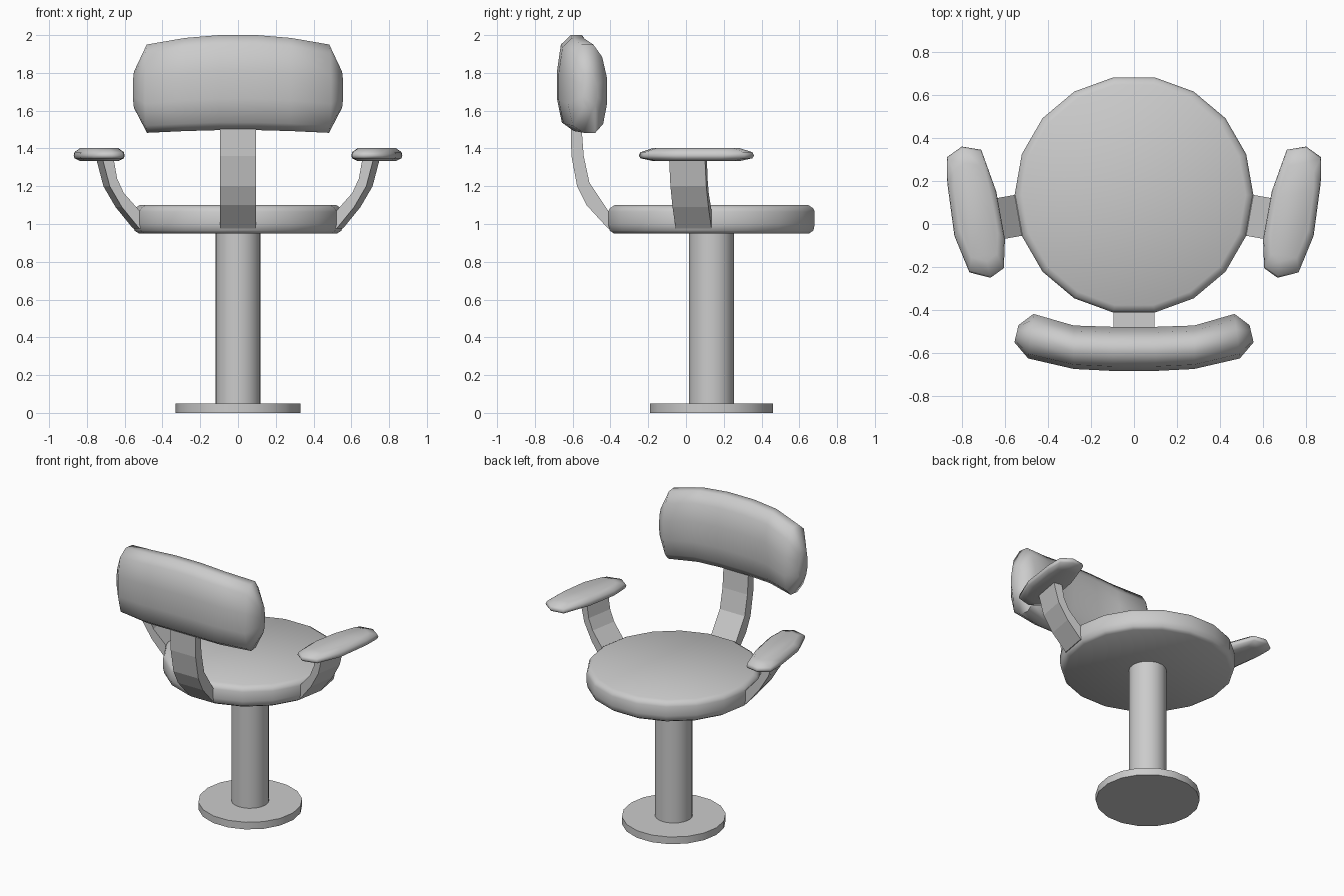
import bpy, bmesh
from math import sin, cos, tau, radians
from mathutils import Vector

if "Cube" in bpy.data.objects:
    bpy.data.objects.remove(bpy.data.objects["Cube"])

SIDES = 18
CY = 0.135          # centre of seat, post and base in y
R = 0.555           # seat radius


def loft(name, rings, smooth=None):
    """Closed skin through a list of equal-length point rings."""
    bm = bmesh.new()
    loops = [[bm.verts.new(p) for p in ring] for ring in rings]
    n = len(loops[0])
    for a, b in zip(loops, loops[1:]):
        for i in range(n):
            j = (i + 1) % n
            bm.faces.new((a[i], a[j], b[j], b[i]))
    bm.faces.new(loops[0][::-1])
    bm.faces.new(loops[-1])
    bmesh.ops.recalc_face_normals(bm, faces=bm.faces)
    mesh = bpy.data.meshes.new(name)
    bm.to_mesh(mesh)
    bm.free()
    ob = bpy.data.objects.new(name, mesh)
    bpy.context.collection.objects.link(ob)
    if smooth:
        bpy.ops.object.select_all(action='DESELECT')
        ob.select_set(True)
        bpy.context.view_layer.objects.active = ob
        bpy.ops.object.shade_smooth_by_angle(angle=radians(smooth))
    return ob


def turned(name, profile, smooth):
    """Round part from (radius, z) pairs."""
    return loft(name, [[(r * cos(tau * i / SIDES), CY + r * sin(tau * i / SIDES), z)
                        for i in range(SIDES)] for r, z in profile], smooth)


# Base, post and round cushion
turned("base", [(0.33, 0), (0.33, 0.05)], 30)
turned("post", [(0.12, 0.04), (0.12, 0.96)], 30)
turned("seat", [(0.525, 0.95), (0.548, 0.965), (R, 1.0), (R, 1.065),
                (0.545, 1.085), (0.52, 1.10)], 60)


def strut(name, angle, outer, inner):
    """Bent bar growing out of one side face of the 18-sided seat."""
    a = radians(angle)
    out = Vector((cos(a), sin(a), 0))
    side = Vector((-sin(a), cos(a), 0)) * R * sin(radians(10))
    start = Vector((0, CY, 0)) + out * R * cos(radians(10))
    prof = [(-0.02, outer[0][1])] + outer + inner[::-1] + [(-0.02, inner[0][1])]
    rings = [[start + out * d + side * s + Vector((0, 0, z)) for d, z in prof]
             for s in (-1, 1)]
    loft(name, rings)


# Struts for the back and both arms
strut("back_strut", 270,
      [(0, 0.975), (0.115, 1.10), (0.165, 1.20), (0.195, 1.36), (0.20, 1.56)],
      [(0, 1.07), (0.10, 1.22), (0.13, 1.36), (0.145, 1.56)])
for name, angle in (("right", -10), ("left", 190)):
    strut(name + "_arm_strut", angle,
          [(0, 0.975), (0.095, 1.09), (0.16, 1.20), (0.20, 1.35)],
          [(0, 1.07), (0.085, 1.165), (0.12, 1.24), (0.14, 1.35)])

# Arm pads
outline = [(0.87, 0.31), (0.80, 0.36), (0.71, 0.345), (0.64, 0.15), (0.60, -0.07),
           (0.605, -0.205), (0.667, -0.25), (0.765, -0.225), (0.835, -0.055), (0.868, 0.19)]
mid = Vector((0.735, 0.055))
for name, sx in (("right", 1), ("left", -1)):
    rings = []
    for k, z in ((0.75, 1.333), (0.97, 1.348), (1, 1.362), (0.97, 1.38), (0.75, 1.402)):
        pts = [mid + (Vector(p) - mid) * k for p in outline]
        rings.append([(sx * p.x, p.y, z) for p in pts])
    loft(name + "_arm_pad", rings, 60)

# Curved backrest cushion: one rounded section swept across x
section = [(-0.3, 1), (-0.8, 0.9), (-1, 0.62), (-1, 0.33), (-0.75, 0.08), (-0.2, 0),
           (0.4, 0), (0.8, 0.1), (1, 0.33), (1, 0.62), (0.75, 0.86), (0.3, 1)]
# front x, front y, back x, back y, bottom z, top z
stations = [(0.10, -0.478, 0.10, -0.683, 1.497, 2.0),
            (0.28, -0.472, 0.28, -0.674, 1.492, 1.985),
            (0.467, -0.418, 0.492, -0.625, 1.483, 1.95),
            (0.537, -0.47, 0.556, -0.55, 1.61, 1.81)]


def station(sx, fx, fy, bx, by, z0, z1):
    f, b = Vector((sx * fx, fy, 0)), Vector((sx * bx, by, 0))
    return [b.lerp(f, (s + 1) / 2) + Vector((0, 0, z0 + (z1 - z0) * t)) for s, t in section]


loft("backrest", [station(-1, *s) for s in stations[::-1]] +
     [station(1, *s) for s in stations], 60)
